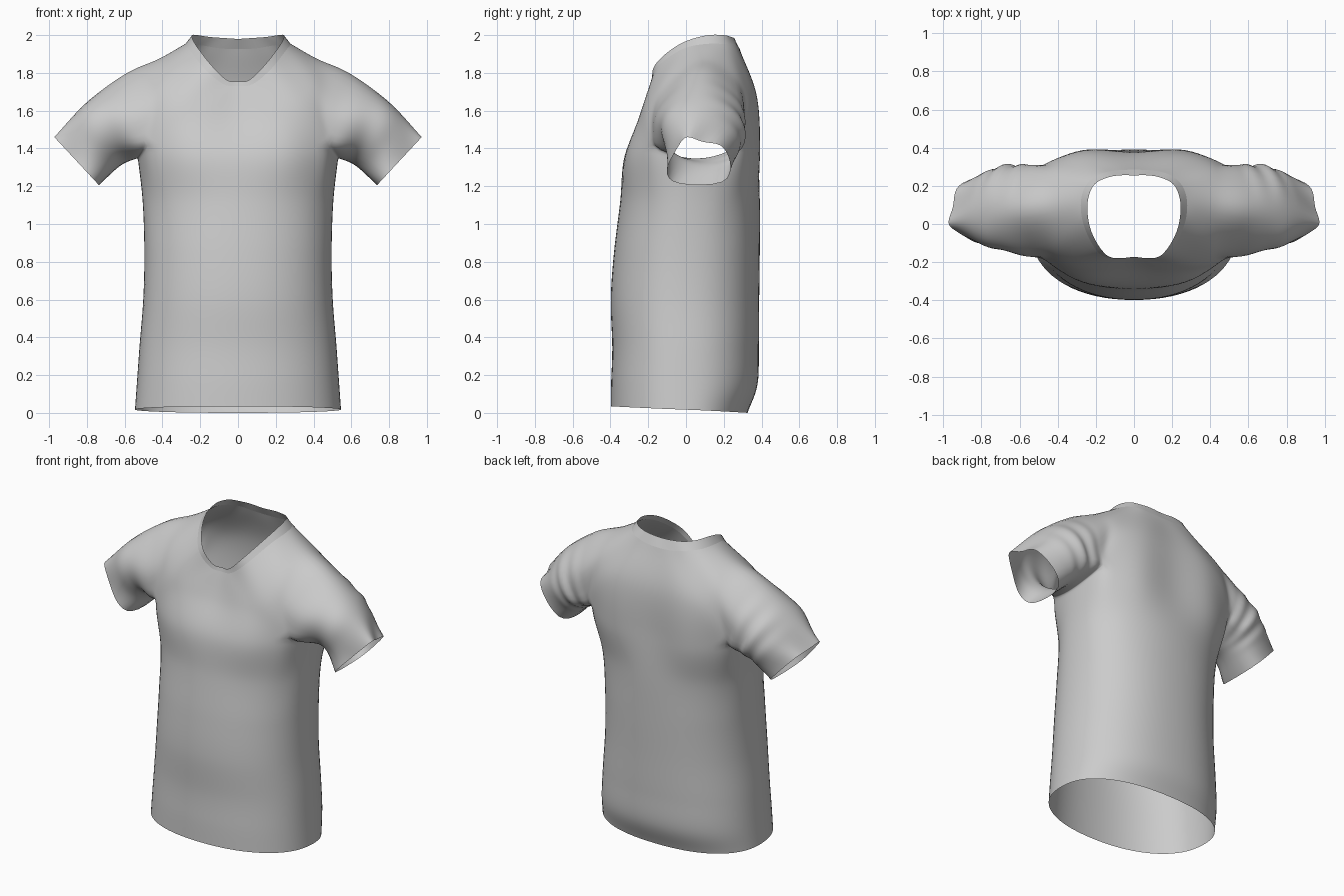
import bpy, bmesh, math
from mathutils import Vector as V

if "Cube" in bpy.data.objects:
    bpy.data.objects.remove(bpy.data.objects["Cube"])

N = 8  # samples between key rings


def cr(p0, p1, p2, p3, t):
    return 0.5 * (2 * p1 + (p2 - p0) * t + (2 * p0 - 5 * p1 + 4 * p2 - p3) * t * t
                  + (3 * p1 - p0 - 3 * p2 + p3) * t ** 3)


def spline(keys, n, first=None, last=None):
    """Smooth curve through the keys, n samples per interval."""
    first = first or 2 * keys[0] - keys[1]
    last = last or 2 * keys[-1] - keys[-2]
    k = [first] + keys + [last]
    out = [cr(*k[i:i + 4], j / n) for i in range(len(keys) - 1) for j in range(n)]
    return out + [keys[-1].copy()]


def half_ring(pts):
    """Half loop from front centre to back centre, 25 columns."""
    p = [V(q) for q in pts]
    flip = lambda q: V((-q.x, q.y, q.z))
    return spline(p, 3, flip(p[1]), flip(p[-2]))


def add_grid(bm, cols, closed=False):
    rows = [[bm.verts.new(p) for p in c] for c in cols]
    m = len(rows)
    for i in range(m if closed else m - 1):
        a, b = rows[i], rows[(i + 1) % m]
        for j in range(len(a) - 1):
            bm.faces.new((a[j], b[j], b[j + 1], a[j + 1]))


def finish(name, bm):
    bmesh.ops.remove_doubles(bm, verts=bm.verts, dist=1e-4)
    for v in bm.verts:
        if abs(v.co.x) < 1e-3:
            v.co.x = 0
    bmesh.ops.recalc_face_normals(bm, faces=bm.faces)
    me = bpy.data.meshes.new(name)
    bm.to_mesh(me)
    bm.free()
    me.shade_smooth()
    ob = bpy.data.objects.new(name, me)
    bpy.context.collection.objects.link(ob)
    mir = ob.modifiers.new("mirror", 'MIRROR')
    mir.use_clip = True
    sub = ob.modifiers.new("smooth", 'SUBSURF')
    sub.levels = sub.render_levels = 1
    return ob


# neckline edge, collar seam, mid yoke, and the loop where body and sleeve split
neck = half_ring([(0, -.172, 1.755), (.06, -.178, 1.762), (.145, -.165, 1.845), (.225, -.04, 1.95),
                  (.245, .1, 1.998), (.215, .2, 2.0), (.15, .24, 1.99), (.08, .255, 1.985), (0, .255, 1.98)])
seam = half_ring([(0, -.178, 1.73), (.08, -.182, 1.74), (.18, -.16, 1.825), (.258, -.025, 1.925),
                  (.28, .1, 1.953), (.255, .2, 1.953), (.185, .26, 1.945), (.1, .28, 1.93), (0, .285, 1.925)])
yoke = half_ring([(0, -.235, 1.56), (.2, -.245, 1.58), (.36, -.21, 1.62), (.40, -.10, 1.78),
                  (.42, .09, 1.878), (.41, .255, 1.81), (.38, .335, 1.68), (.22, .375, 1.68), (0, .365, 1.68)])
split = half_ring([(0, -.325, 1.36), (.27, -.305, 1.37), (.475, -.185, 1.42), (.52, -.155, 1.62),
                   (.595, .07, 1.807), (.54, .30, 1.66), (.485, .30, 1.43), (.27, .39, 1.38), (0, .38, 1.38)])

# underarm points bridging the armhole front and back
under = []
for i in range(1, 6):
    t = i / 6
    b = 4 * t * (1 - t)
    under.append(split[6].lerp(split[18], t) + V((.052 * b, 0, -.078 * b)))


def body_ring(zf, zb, w, yf, yb, yc, ef, eb):
    """Torso half ring: widest at yc, squareness ef in front and eb behind."""
    ring = []
    for j in range(19):
        a = math.pi * j / 18
        s, c = max(0, math.sin(a)), math.cos(a)
        r = (yc - yf) if c > 0 else (yb - yc)
        e = ef if c > 0 else eb
        dip = .008 * max(0, -c) ** 8  # spine hollow
        ring.append(V((w * s ** .93, yc - math.copysign(r * abs(c) ** e, c) - dip,
                       zb + (zf - zb) * (1 + c) / 2)))
    return ring


# torso rings from chest to hem
body = [body_ring(*r) for r in [(1.12, 1.12, .507, -.35, .4, .02, .93, .8),
                                (.85, .85, .498, -.383, .4, .0, .92, .85),
                                (.6, .6, .504, -.4, .397, -.01, .9, .87),
                                (.35, .35, .524, -.392, .395, -.01, .88, .87),
                                (.16, .15, .538, -.398, .388, -.01, .87, .87),
                                (.035, 0, .548, -.4, .335, -.01, .87, .85)]]

# sleeve rings from upper arm to the squarish, pinched cuff
upper = [V((.71, .085, 1.478)) + V((.09, -.03, .172)) * math.cos(a) + V((0, .22 * math.sin(a), 0))
         for a in [(k - 6) * math.tau / 18 for k in range(18)]]
rim = [V((.74 + (z - 1.21) * .93, y, z)) for y, z in
       [(-.105, 1.28), (-.07, 1.36), (-.035, 1.42), (.005, 1.465), (.09, 1.432),
        (.185, 1.42), (.235, 1.33), (.205, 1.215), (-.05, 1.212)]]
cuff = spline(rim + [rim[0]], 2, rim[-1], rim[1])[:-1]
sleeve = [upper, cuff]

bm = bmesh.new()

# yoke columns aim at whichever part they run into
cols = []
for c in range(25):
    nxt = sleeve[0][c - 6] if 6 < c < 18 else body[0][c if c <= 6 else c - 6]
    cols.append(spline([seam[c], yoke[c], split[c]], N, None, nxt))
add_grid(bm, cols)

# torso columns
top = split[:7] + under + split[18:]
above = yoke[:7] + [None] * 5 + yoke[18:]
add_grid(bm, [spline([top[j]] + [r[j] for r in body], N, above[j]) for j in range(19)])

# sleeve columns with cloth folds at the back, nearer the shoulder
arm = split[6:19] + under[::-1]
above = yoke[6:19] + [None] * 5
cols = []
for k in range(18):
    col = spline([arm[k]] + [r[k] for r in sleeve], N, above[k])
    s = math.sin((k - 6) * math.tau / 18)
    for i, p in enumerate(col):
        t = i / (len(col) - 1)
        fade = math.sin(math.pi * min(1, t / .75)) ** 1.2
        if s > 0:
            p.y += .012 * s * fade * math.sin(t * 24 + k * .4)
        else:
            p.y += .006 * s * fade * math.sin(t * 12)
    cols.append(col)
add_grid(bm, cols, closed=True)
finish("shirt", bm)

# collar band
bm = bmesh.new()
add_grid(bm, [[neck[c].lerp(seam[c], t / 3) for t in range(4)] for c in range(25)])
finish("collar", bm)
